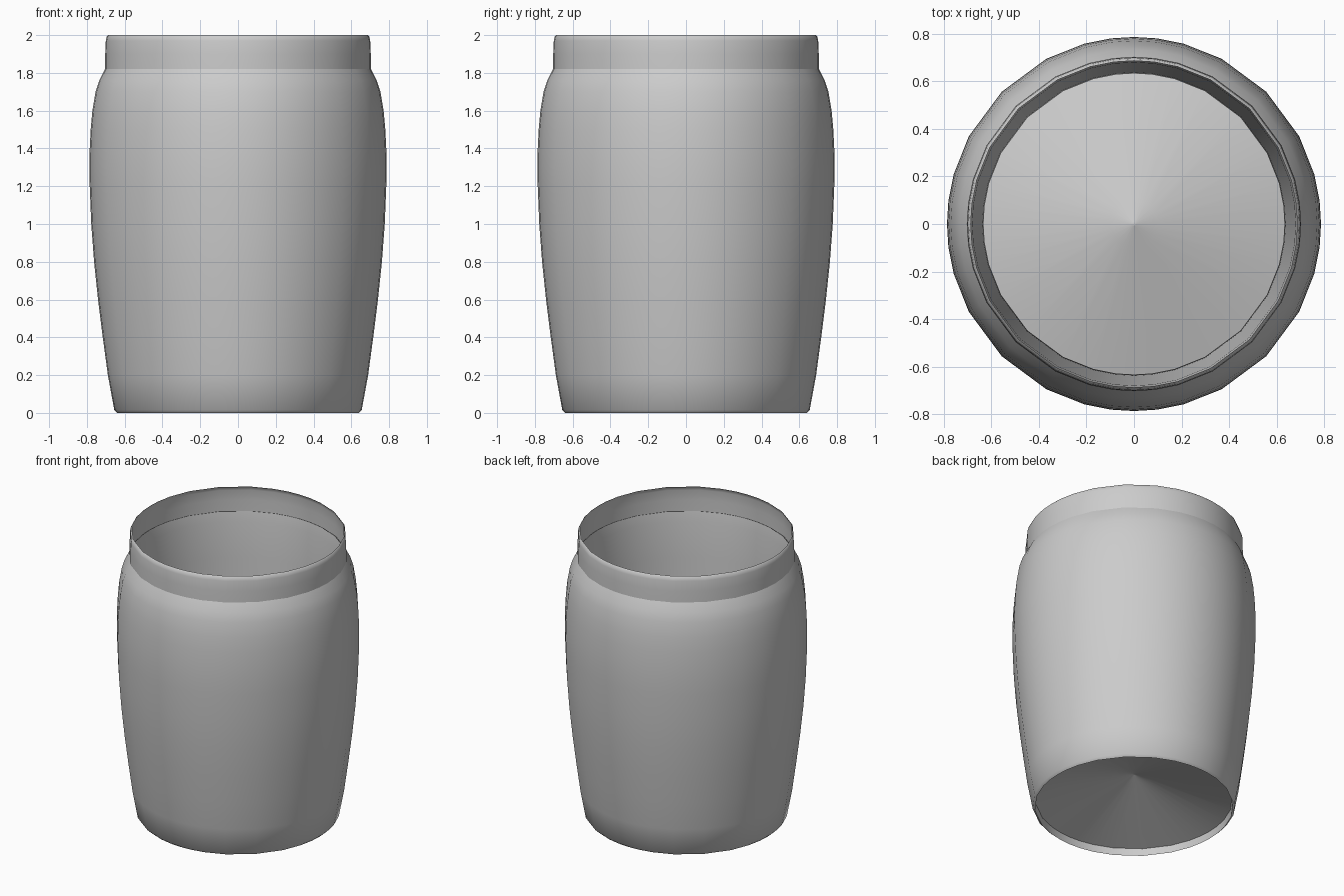
import bpy, bmesh, math

if "Cube" in bpy.data.objects:
    bpy.data.objects.remove(bpy.data.objects["Cube"])

# Uneven facet angles of one quadrant, repeated four times
QUADRANT = (0, 7, 15.5, 28, 45, 62, 74.5, 83)
ANGLES = [math.radians(a + 90 * q) for q in range(4) for a in QUADRANT]


def lathe(name, profile, pole=None):
    """Spin (radius, z) points round z; pole closes the first ring to a point."""
    bm = bmesh.new()
    rings = [[bm.verts.new((r * math.cos(a), r * math.sin(a), z)) for a in ANGLES]
             for r, z in profile]
    n = len(ANGLES)
    for low, high in zip(rings, rings[1:]):
        for i in range(n):
            j = (i + 1) % n
            bm.faces.new((low[i], low[j], high[j], high[i]))
    if pole is not None:
        tip = bm.verts.new((0, 0, pole))
        for i in range(n):
            bm.faces.new((tip, rings[0][(i + 1) % n], rings[0][i]))
    mesh = bpy.data.meshes.new(name)
    bm.to_mesh(mesh)
    bm.free()
    obj = bpy.data.objects.new(name, mesh)
    bpy.context.collection.objects.link(obj)
    bpy.ops.object.select_all(action='DESELECT')
    obj.select_set(True)
    bpy.context.view_layer.objects.active = obj
    bpy.ops.object.shade_smooth_by_angle(angle=math.radians(40))
    return obj


# Bulging outer body
body = lathe("barrel_body", [
    (0.64, 0), (0.655, 0.015), (0.689, 0.2), (0.716, 0.4), (0.741, 0.6),
    (0.762, 0.8), (0.777, 1.0), (0.785, 1.2), (0.787, 1.3), (0.785, 1.4),
    (0.780, 1.5), (0.771, 1.6), (0.754, 1.7), (0.735, 1.76), (0.704, 1.82)])

# Recessed floor, pushed up to a shallow cone
floor = lathe("floor", [
    (0.01, 0.237), (0.1, 0.21), (0.635, 0.05), (0.64, 0.0)], pole=0.24)

# Nearly straight inner wall from the floor up to the collar
lining = lathe("inner_wall", [
    (0.637, 0.05), (0.65, 0.5), (0.665, 1.0), (0.68, 1.5), (0.69, 1.75),
    (0.70, 1.82)])

# Thin open collar with a slightly turned-in lip
neck = lathe("neck_collar", [
    (0.704, 1.82), (0.703, 1.9), (0.700, 1.97), (0.695, 1.993), (0.687, 2.0)])
